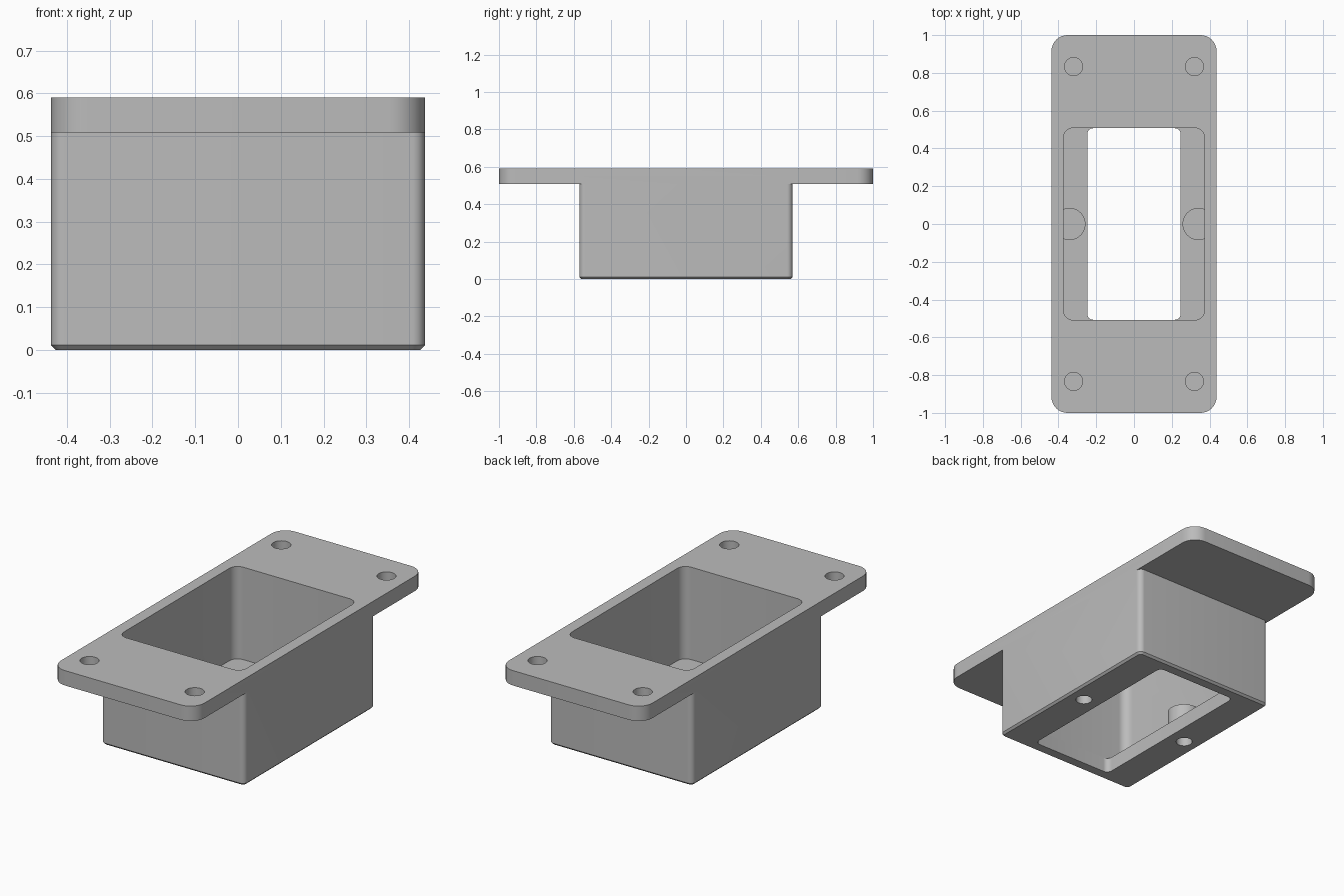
import bpy
import math

default = bpy.data.objects.get("Cube")
if default:
    bpy.data.objects.remove(default, do_unlink=True)

GREY = (0.5, 0.5, 0.5, 1.0)
material = bpy.data.materials.new("light grey")
material.use_nodes = True
material.diffuse_color = GREY
material.node_tree.nodes["Principled BSDF"].inputs["Base Color"].default_value = GREY


def rounded_outline(hx, hy, radius, steps=8):
    """Counter-clockwise rectangle with rounded corners."""
    points = []
    for i, (sx, sy) in enumerate([(1, 1), (-1, 1), (-1, -1), (1, -1)]):
        for k in range(steps + 1):
            a = (i + k / steps) * math.pi / 2
            points.append((sx * (hx - radius) + radius * math.cos(a),
                           sy * (hy - radius) + radius * math.sin(a)))
    return points


def loft(name, rings):
    """Closed solid through matching rings, each (outline, z)."""
    n = len(rings[0][0])
    verts = [(x, y, z) for outline, z in rings for x, y in outline]
    faces = [tuple(reversed(range(n))), tuple(range(len(verts) - n, len(verts)))]
    for r in range(len(rings) - 1):
        for i in range(n):
            j = (i + 1) % n
            faces.append((r * n + i, r * n + j, (r + 1) * n + j, (r + 1) * n + i))
    mesh = bpy.data.meshes.new(name)
    mesh.from_pydata(verts, [], faces)
    mesh.materials.append(material)
    obj = bpy.data.objects.new(name, mesh)
    bpy.context.collection.objects.link(obj)
    return obj


def box(name, hx, hy, radius, z0, z1):
    outline = rounded_outline(hx, hy, radius)
    return loft(name, [(outline, z0), (outline, z1)])


def cylinder(name, x, y, radius, z0, z1, sides=40):
    circle = [(x + radius * math.cos(i * math.tau / sides),
               y + radius * math.sin(i * math.tau / sides)) for i in range(sides)]
    return loft(name, [(circle, z0), (circle, z1)])


def combine(target, tool, operation):
    mod = target.modifiers.new(operation.lower(), 'BOOLEAN')
    mod.operation = operation
    mod.solver = 'EXACT'
    mod.object = tool
    bpy.context.view_layer.objects.active = target
    bpy.ops.object.modifier_apply(modifier=mod.name)
    bpy.data.objects.remove(tool, do_unlink=True)


HALF_W, TOP, FLANGE_Z, FLOOR = 0.437, 0.59, 0.508, 0.082
BODY_Y, CHAMFER = 0.57, 0.011

# Deep body with a chamfered bottom edge
body_outline = rounded_outline(HALF_W, BODY_Y, 0.03)
foot_outline = rounded_outline(HALF_W - CHAMFER, BODY_Y - CHAMFER, 0.03 - CHAMFER)
housing = loft("flanged_housing", [(foot_outline, 0), (body_outline, CHAMFER),
                                   (body_outline, FLANGE_Z + 0.04)])

# Mounting flange
combine(housing, box("flange", HALF_W, 1.0, 0.085, FLANGE_Z, TOP), 'UNION')

# Main cavity and the narrower window through the floor
combine(housing, box("cavity", 0.373, 0.508, 0.05, FLOOR, TOP + 0.1), 'DIFFERENCE')
combine(housing, box("floor_window", 0.247, 0.507, 0.03, -0.1, FLOOR + 0.1), 'DIFFERENCE')

for side in (-1, 1):
    # Screw boss on the floor with a blind hole from below
    combine(housing, cylinder("boss", side * 0.342, 0, 0.085, FLOOR - 0.03, 0.178), 'UNION')
    combine(housing, cylinder("boss_hole", side * 0.342, 0, 0.042, -0.1, 0.14), 'DIFFERENCE')
    # Blind mounting holes in the flange
    for end in (-1, 1):
        combine(housing, cylinder("mount_hole", side * 0.32, end * 0.833, 0.048,
                                  TOP - 0.066, TOP + 0.1), 'DIFFERENCE')

bpy.ops.object.select_all(action='DESELECT')
housing.select_set(True)
bpy.context.view_layer.objects.active = housing
bpy.ops.object.shade_smooth_by_angle(angle=math.radians(30))
